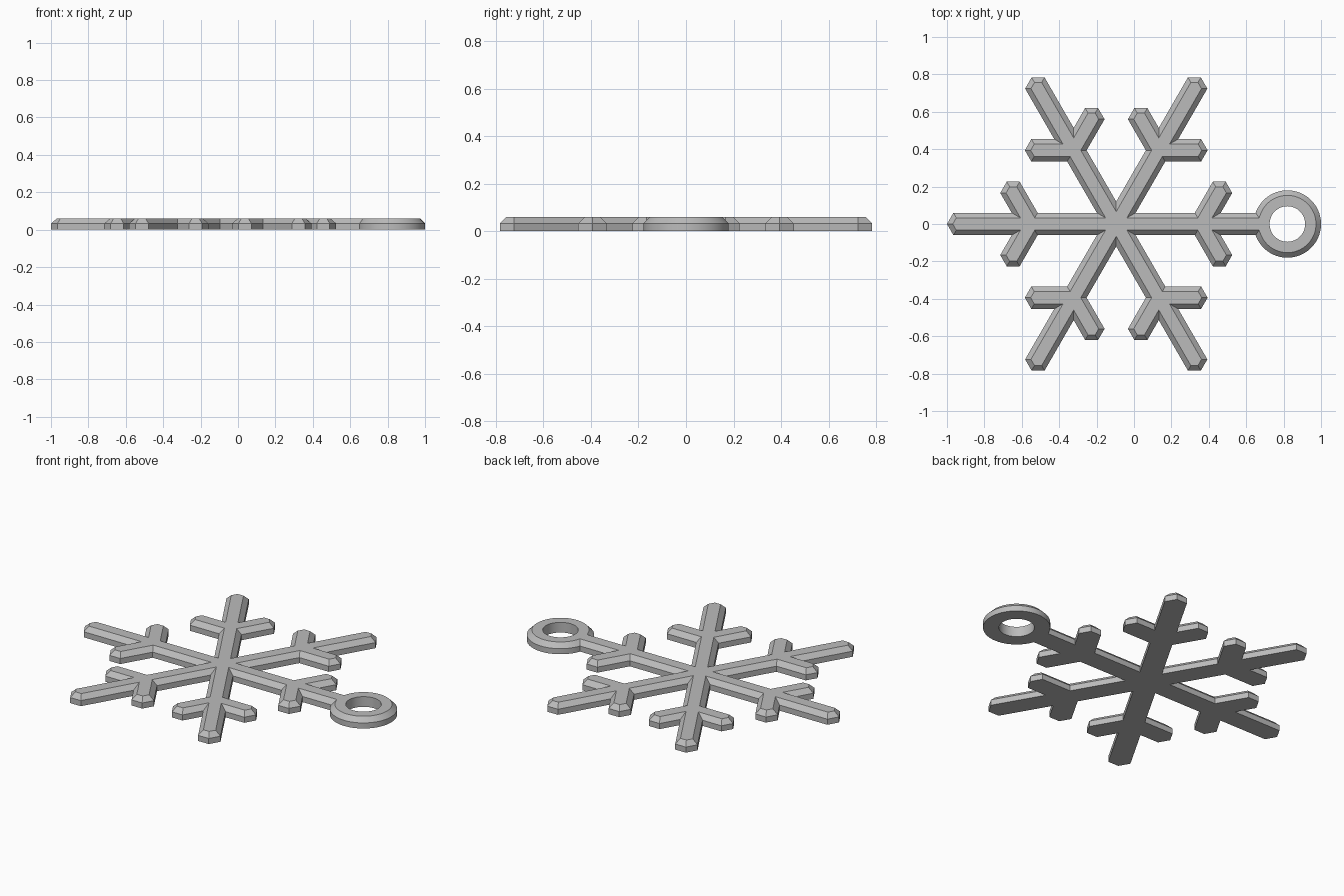
import bpy, bmesh
from math import pi, sin, cos, tan, asin, radians
from mathutils import Vector, Matrix

cube = bpy.data.objects.get("Cube")
if cube:
    bpy.data.objects.remove(cube, do_unlink=True)

HEIGHT, BEVEL = 0.06, 0.027
HALF = 0.06                        # half width of every bar
ARM, BRANCH_AT, BRANCH = 0.905, 0.455, 0.261
CENTRE = Vector((-0.095, 0))
RING_X, RING_R, HOLE_R = 0.82, 0.18, 0.095
DROP = HALF * tan(radians(30))     # depth of the pointed bar ends


def polar(radius, angle):
    return Vector((radius * cos(angle), radius * sin(angle)))


def arm_side():
    """Left edge of an arm along +x, from the tip back to the central notch."""
    base = Vector((BRANCH_AT, 0))
    along = polar(1, pi / 3)
    across = polar(HALF, pi / 3 + pi / 2)
    return [
        base + polar(2 * HALF, pi / 6),
        base + along * (BRANCH - DROP) - across,
        base + along * BRANCH,
        base + along * (BRANCH - DROP) + across,
        base + polar(HALF / sin(pi / 3), 2 * pi / 3),
        polar(2 * HALF, pi / 6),
    ]


def arm_tip(with_ring):
    """Pointed end, or the round outline of the hanging ring."""
    if not with_ring:
        return [Vector((ARM - DROP, -HALF)), Vector((ARM, 0)), Vector((ARM - DROP, HALF))]
    sweep = pi - asin(HALF / RING_R)
    hub = Vector((RING_X - CENTRE.x, 0))
    steps = 80
    return [hub + polar(RING_R, -sweep + 2 * sweep * i / steps) for i in range(steps + 1)]


def inset(points, distance):
    """Move every edge of a counter-clockwise outline inward."""
    result = []
    for i, p in enumerate(points):
        d1 = (p - points[i - 1]).normalized()
        d2 = (points[(i + 1) % len(points)] - p).normalized()
        n1, n2 = Vector((-d1.y, d1.x)), Vector((-d2.y, d2.x))
        result.append(p + (n1 + n2) * distance / (1 + n1.dot(n2)))
    return result


# Whole outline, arm by arm; neighbouring arms share the notch point
outline = []
for k in range(6):
    left = arm_side()
    right = [Vector((p.x, -p.y)) for p in reversed(left)][1:]
    turn = Matrix.Rotation(k * pi / 3, 2)
    outline += [CENTRE + turn @ p for p in right + arm_tip(k == 0) + left]

# Body with bevelled upper edge
bm = bmesh.new()
levels = [(outline, 0), (outline, HEIGHT - BEVEL), (inset(outline, BEVEL), HEIGHT)]
loops = [[bm.verts.new((p.x, p.y, z)) for p in pts] for pts, z in levels]
for low, high in zip(loops, loops[1:]):
    for i in range(len(low)):
        j = (i + 1) % len(low)
        bm.faces.new((low[i], low[j], high[j], high[i]))
bm.faces.new(loops[-1])
bm.faces.new(loops[0][::-1])
mesh = bpy.data.meshes.new("snowflake_pendant")
bm.to_mesh(mesh)
bm.free()
body = bpy.data.objects.new("snowflake_pendant", mesh)
bpy.context.collection.objects.link(body)

grey = bpy.data.materials.new("plain_grey")
grey.use_nodes = True
grey.diffuse_color = (0.5, 0.5, 0.5, 1)
grey.node_tree.nodes["Principled BSDF"].inputs["Base Color"].default_value = (0.5, 0.5, 0.5, 1)
mesh.materials.append(grey)

# Hole through the ring
bpy.ops.mesh.primitive_cylinder_add(vertices=64, radius=HOLE_R, depth=0.4, location=(RING_X, 0, 0))
cutter = bpy.context.object
cutter.name = "ring_hole_cutter"
cutter.hide_render = True
cutter.data.materials.append(grey)
cut = body.modifiers.new("ring_hole", 'BOOLEAN')
cut.operation = 'DIFFERENCE'
cut.solver = 'EXACT'
cut.object = cutter

bpy.ops.object.select_all(action='DESELECT')
body.select_set(True)
bpy.context.view_layer.objects.active = body
bpy.ops.object.modifier_apply(modifier=cut.name)
bpy.data.objects.remove(cutter, do_unlink=True)
bpy.ops.object.shade_smooth_by_angle(angle=radians(20))
